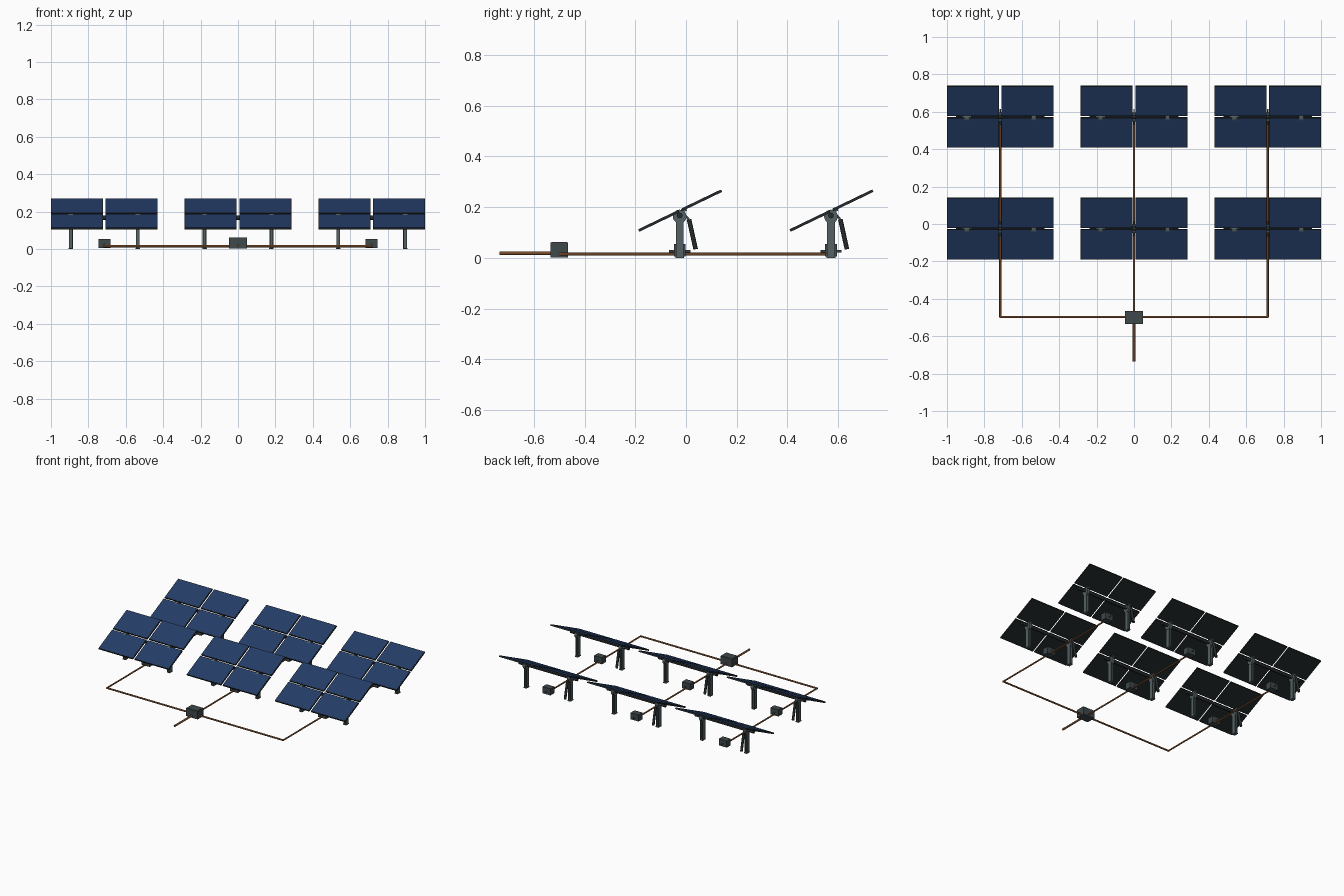
import bpy, bmesh, math
from mathutils import Matrix, Vector

if "Cube" in bpy.data.objects:
    bpy.data.objects.remove(bpy.data.objects["Cube"])


def mat(name, rgb):
    m = bpy.data.materials.new(name)
    m.diffuse_color = (*rgb, 1)
    m.use_nodes = True
    m.node_tree.nodes["Principled BSDF"].inputs["Base Color"].default_value = m.diffuse_color
    return m


CELL = mat("cell_blue", (0.018, 0.045, 0.135))
FRAME = mat("frame_dark", (0.018, 0.023, 0.025))
STEEL = mat("steel", (0.09, 0.12, 0.125))
BOX = mat("box_grey", (0.05, 0.065, 0.07))
PIPE = mat("conduit_brown", (0.20, 0.075, 0.025))

TILT = math.radians(25.7)


def finish(name, bm, material, smooth=False):
    me = bpy.data.meshes.new(name)
    bm.to_mesh(me)
    bm.free()
    me.materials.append(material)
    ob = bpy.data.objects.new(name, me)
    bpy.context.collection.objects.link(ob)
    if smooth:
        for p in me.polygons:
            p.use_smooth = len(p.vertices) == 4
    return ob


def add_box(bm, c, s, m=Matrix()):
    bmesh.ops.create_cube(bm, size=1, matrix=m @ Matrix.Translation(c) @ Matrix.Diagonal((*s, 1)))


def add_rod(bm, a, b, r, n=16):
    a, b = Vector(a), Vector(b)
    d = b - a
    m = Matrix.Translation((a + b) / 2) @ d.to_track_quat('Z', 'Y').to_matrix().to_4x4()
    bmesh.ops.create_cone(bm, cap_ends=True, segments=n, radius1=r, radius2=r, depth=d.length, matrix=m)


def box(name, c, s, material, m=Matrix()):
    bm = bmesh.new()
    add_box(bm, c, s, m)
    return finish(name, bm, material)


def rod(name, a, b, r, material, n=16):
    bm = bmesh.new()
    add_rod(bm, a, b, r, n)
    return finish(name, bm, material, True)


def solar_panel(m, cx, cy):
    # framed module with a slightly inset glass face
    w, d, t = 0.278, 0.176, 0.010
    box("panel_frame", (cx, cy, 0), (w, d, t), FRAME, m)
    box("panel_glass", (cx, cy, t / 2), (w - 0.006, d - 0.006, 0.0015), CELL, m)


def post(x, y):
    # H-section post: two flanges and a web, on a small foot plate
    bm = bmesh.new()
    for s in (-1, 1):
        add_box(bm, (x + s * 0.0085, y, 0.08), (0.004, 0.030, 0.16))
    add_box(bm, (x, y, 0.08), (0.015, 0.005, 0.16))
    add_box(bm, (x, y, 0.003), (0.024, 0.034, 0.006))
    finish("support_post", bm, STEEL)
    # round bearing and saddle clamp
    rod("tube_bearing", (x - 0.011, y, 0.163), (x + 0.011, y, 0.163), 0.027, STEEL, 20)


def table(x, y):
    m = Matrix.Translation((x, y + 0.002, 0.186)) @ Matrix.Rotation(TILT, 4, 'X')
    for sx in (-1, 1):
        for sy in (-1, 1):
            solar_panel(m, sx * 0.146, sy * 0.0935)
        post(x + sx * 0.179, y)
        # short rail tying panels to the torque tube
        box("panel_clamp", (sx * 0.179, 0, -0.008), (0.02, 0.05, 0.007), STEEL, m)
    rod("torque_tube", (x - 0.237, y, 0.167), (x + 0.237, y, 0.167), 0.011, FRAME)
    # drive housing and linear actuator behind the left post
    dx = x - 0.179
    box("drive_housing", (dx, y + 0.002, 0.172), (0.046, 0.018, 0.022), STEEL)
    rod("actuator_body", (dx, y + 0.063, 0.034), (dx, y + 0.037, 0.152), 0.009, FRAME)
    rod("actuator_rod", (dx, y + 0.037, 0.152), (dx, y + 0.022, 0.168), 0.004, STEEL, 10)
    # table junction box with cable glands
    box("table_junction_box", (x, y, 0.030), (0.064, 0.046, 0.048), BOX)
    rod("cable_gland", (x, y - 0.042, 0.026), (x, y + 0.042, 0.026), 0.004, STEEL, 10)


for ty in (-0.025, 0.572):
    for tx in (-0.715, 0, 0.715):
        table(tx, ty)

# buried-run conduits: three branches, a cross header and an outlet
for tx in (-0.715, 0, 0.715):
    rod("branch_conduit", (tx, -0.497, 0.015), (tx, 0.572, 0.015), 0.0055, PIPE, 12)
rod("header_conduit", (-0.718, -0.497, 0.015), (0.718, -0.497, 0.015), 0.006, PIPE, 12)
rod("outlet_conduit", (0, -0.735, 0.018), (0, -0.497, 0.018), 0.007, PIPE, 12)

# main combiner box
box("combiner_box", (0, -0.5, 0.031), (0.094, 0.068, 0.058), BOX)
box("combiner_lid", (0, -0.5, 0.060), (0.088, 0.062, 0.004), BOX)
